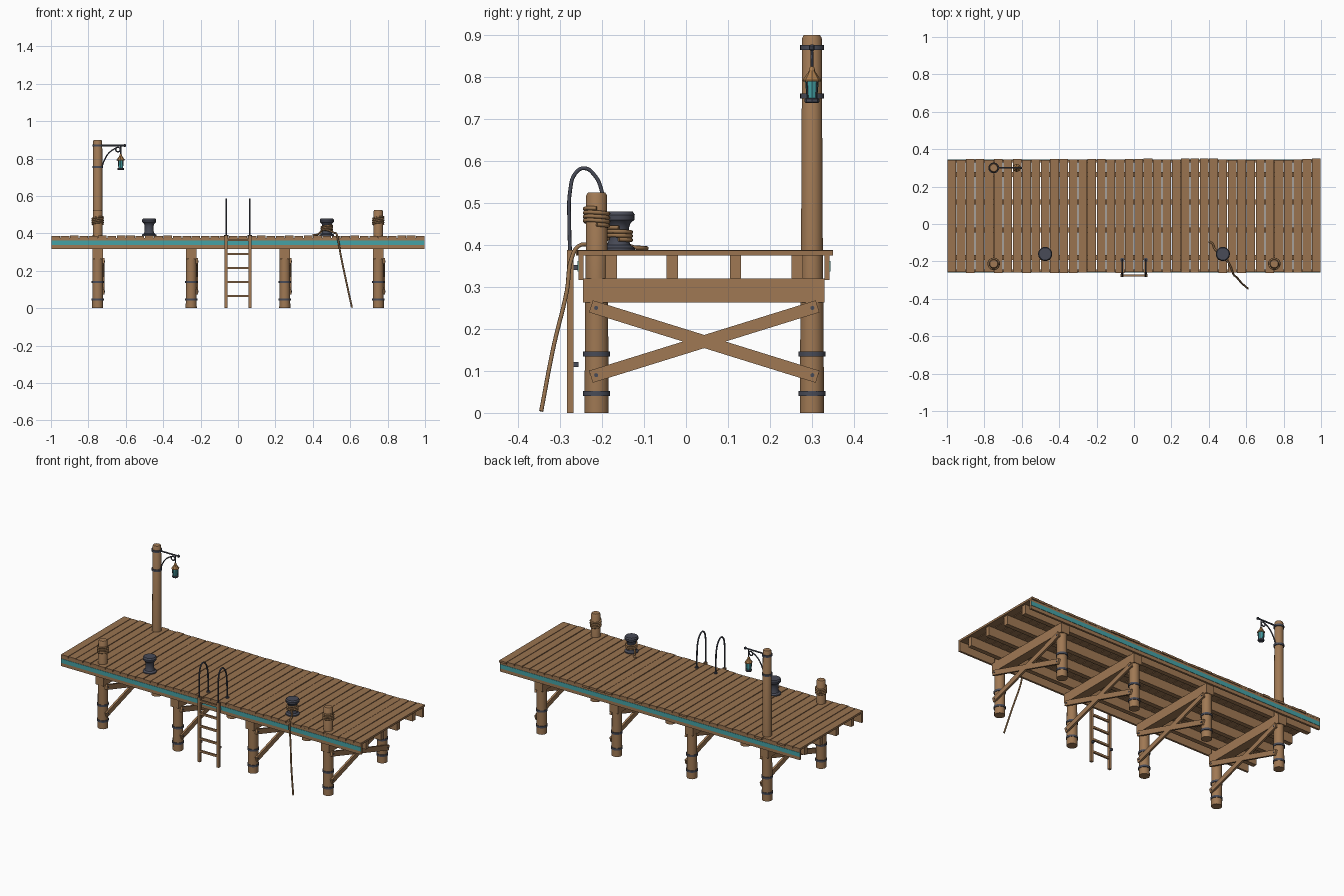
import bpy, bmesh, math, random
from mathutils import Vector, Matrix

if "Cube" in bpy.data.objects:
    bpy.data.objects.remove(bpy.data.objects["Cube"])

random.seed(4)

def mat(name, col):
    m = bpy.data.materials.new(name)
    m.diffuse_color = (*col, 1)
    m.use_nodes = True
    m.node_tree.nodes["Principled BSDF"].inputs["Base Color"].default_value = m.diffuse_color
    return m

WOOD = mat("wood", (0.35, 0.19, 0.088))
PLANK = mat("deck wood", (0.32, 0.172, 0.08))
ROPE = mat("rope", (0.31, 0.17, 0.075))
IRON = mat("dark iron", (0.065, 0.07, 0.095))
TEAL = mat("teal", (0.06, 0.36, 0.38))
BRASS = mat("brass", (0.40, 0.20, 0.07))

def finish(name, bm, m, smooth=False):
    bmesh.ops.recalc_face_normals(bm, faces=bm.faces)
    me = bpy.data.meshes.new(name)
    bm.to_mesh(me)
    bm.free()
    me.materials.append(m)
    if smooth:
        me.polygons.foreach_set("use_smooth", [True] * len(me.polygons))
        me.set_sharp_from_angle(angle=math.radians(35))
    ob = bpy.data.objects.new(name, me)
    bpy.context.collection.objects.link(ob)
    return ob

def box(name, lo, hi, m, rot=None):
    """Box between two corners, optionally turned about its centre."""
    lo, hi = Vector(lo), Vector(hi)
    bm = bmesh.new()
    M = Matrix.Translation((lo + hi) / 2)
    if rot:
        M = M @ rot
    bmesh.ops.create_cube(bm, size=1, matrix=M @ Matrix.Diagonal((*(hi - lo), 1)))
    return finish(name, bm, m)

def lathe(name, x, y, prof, m, n=16, rot=None, z=0):
    """Turn a (radius, height) profile around an axis."""
    bm = bmesh.new()
    rings = [[bm.verts.new((r * math.cos(2 * math.pi * i / n), r * math.sin(2 * math.pi * i / n), h))
              for i in range(n)] for r, h in prof]
    for a, b in zip(rings, rings[1:]):
        for i in range(n):
            bm.faces.new((a[i], a[(i + 1) % n], b[(i + 1) % n], b[i]))
    bm.faces.new(rings[0])
    bm.faces.new(rings[-1])
    M = Matrix.Translation((x, y, z))
    bm.transform(M @ rot if rot else M)
    return finish(name, bm, m, True)

def tube(name, pts, r, m, res=5):
    """Round tube through points."""
    cu = bpy.data.curves.new(name, 'CURVE')
    cu.dimensions = '3D'
    cu.bevel_depth, cu.bevel_resolution, cu.resolution_u = r, 2, res
    cu.use_fill_caps = True
    sp = cu.splines.new('BEZIER')
    sp.bezier_points.add(len(pts) - 1)
    for p, c in zip(sp.bezier_points, pts):
        p.co = c
        p.handle_left_type = p.handle_right_type = 'AUTO'
    cu.materials.append(m)
    ob = bpy.data.objects.new(name, cu)
    bpy.context.collection.objects.link(ob)
    bpy.ops.object.select_all(action='DESELECT')
    ob.select_set(True)
    bpy.context.view_layer.objects.active = ob
    bpy.ops.object.convert(target='MESH')
    return ob

def coil(x, y, z0, z1, r, turns, tilt=0.0):
    k = int(turns * 8)
    return [(x + r * math.cos(i * math.pi / 4), y + r * math.sin(i * math.pi / 4),
             z0 + (z1 - z0) * i / k + tilt * math.cos(i * math.pi / 4 + 1)) for i in range(k + 1)]

TURN_X = Matrix.Rotation(math.pi / 2, 4, 'Y')
FY, BY = -0.213, 0.30          # front and back pile rows

# Deck planks
N = 40
for i in range(N):
    x = -1 + 2 * (i + 0.5) / N
    w = 2 / N / 2 - 0.002
    box("deck_plank", (x - w, -0.255 - random.uniform(0, 0.007), 0.375),
        (x + w, 0.342 + random.uniform(0, 0.008), 0.386 + random.uniform(0, 0.002)), PLANK)

# Stringers, edge boards and teal stripes
for y in (-0.178, -0.033, 0.118, 0.265):
    box("stringer", (-0.985, y - 0.0135, 0.32), (0.985, y + 0.0135, 0.376), WOOD)
for name, y, s in (("front", -0.25, -1), ("back", 0.336, 1)):
    box(name + "_edge_board", (-0.998, y - 0.006, 0.317), (0.998, y + 0.006, 0.376), WOOD)
    yy = y + s * 0.0065
    box(name + "_stripe", (-0.998, yy - 0.0015, 0.337), (0.998, yy + 0.0015, 0.362), TEAL)

# Bents: piles, bands, cap beam and cross braces
for x in (-0.75, -0.25, 0.25, 0.75):
    for y in (FY, BY):
        lathe("pile", x, y, [(0.0295, 0), (0.028, 0.27)], WOOD, 14)
        for z in (0.046, 0.14):
            lathe("pile_band", x, y, [(0.028, z - 0.006), (0.0325, z - 0.006),
                                      (0.0325, z + 0.006), (0.028, z + 0.006)], IRON)
    box("cap_beam", (x - 0.027, -0.245, 0.263), (x + 0.027, 0.33, 0.32), WOOD)
    dy, dz = 0.515, 0.16
    L = math.hypot(dy, dz) / 2 + 0.013
    for s in (1, -1):
        box("cross_brace", (x + 0.025, 0.0435 - L, 0.155), (x + 0.037, 0.0435 + L, 0.185), WOOD,
            Matrix.Rotation(s * math.atan2(dz, dy), 4, 'X'))
        for y in (-0.214, 0.301):
            lathe("brace_bolt", x + 0.035, y, [(0.005, 0), (0.005, 0.004)], IRON, 8, TURN_X, 0.17 + s * 0.08)

# Mooring posts with rope wraps
for x in (-0.75, 0.75):
    lathe("mooring_post", x, FY, [(0.027, 0.31), (0.0255, 0.518), (0.021, 0.525)], WOOD, 14)
    tube("post_rope", coil(x, FY, 0.447, 0.485, 0.028, 4, 0.004), 0.005, ROPE, 3)

# Lamp post, arm and bracket
LX = -0.627
lathe("lamp_post", -0.75, BY, [(0.027, 0.31), (0.024, 0.893), (0.02, 0.9)], WOOD, 14)
for z in (0.755, 0.87):
    lathe("lamp_post_band", -0.75, BY, [(0.023, z - 0.006), (0.029, z - 0.006),
                                        (0.029, z + 0.006), (0.023, z + 0.006)], IRON)
tube("lamp_arm", [(-0.745, BY, 0.87), (-0.605, BY, 0.87)], 0.0045, IRON)
lathe("arm_tip", -0.605, BY, [(0.003, -0.008), (0.007, -0.004), (0.007, 0.004), (0.003, 0.008)],
      IRON, 10, None, 0.87)
scroll = [(-0.642 + 0.012 * math.cos(a), BY, 0.848 + 0.012 * math.sin(a))
          for a in [math.radians(130 - 45 * i) for i in range(9)]]
tube("arm_scroll_bracket", [(-0.727, BY, 0.757), (-0.715, BY, 0.79), (-0.69, BY, 0.83)] + scroll, 0.0035, IRON)

# Lantern
tube("lantern_hanger", [(LX, BY, 0.868), (LX, BY, 0.815)], 0.0028, IRON)
lathe("lantern_glass", LX, BY, [(0.0125, 0.748), (0.0165, 0.792)], TEAL, 8)
lathe("lantern_base", LX, BY, [(0.015, 0.738), (0.018, 0.741), (0.018, 0.748), (0.013, 0.75)], IRON, 8)
lathe("lantern_roof", LX, BY, [(0.021, 0.789), (0.022, 0.793), (0.008, 0.813), (0.006, 0.822), (0.002, 0.826)], BRASS, 8)
for i in range(4):
    c, s = math.cos(math.pi / 4 + i * math.pi / 2), math.sin(math.pi / 4 + i * math.pi / 2)
    tube("lantern_bar", [(LX + 0.014 * c, BY + 0.014 * s, 0.745),
                         (LX + 0.0175 * c, BY + 0.0175 * s, 0.792)], 0.0018, IRON, 2)

# Iron bollards
for x in (-0.475, 0.475):
    lathe("bollard", x, -0.16, [(0.038, 0.386), (0.038, 0.393), (0.028, 0.4), (0.024, 0.412), (0.024, 0.44),
                                (0.028, 0.452), (0.037, 0.46), (0.038, 0.472), (0.033, 0.48)], IRON, 20)

# Mooring rope: wraps, loose end on deck, line over the edge to the water
tube("bollard_rope_wrap", coil(0.475, -0.16, 0.412, 0.44, 0.029, 3, 0.003), 0.005, ROPE, 3)
tube("rope_tail", [(0.4, -0.093, 0.392), (0.42, -0.105, 0.393), (0.43, -0.13, 0.396), (0.447, -0.15, 0.412)],
     0.005, ROPE)
tube("rope_line", [(0.455, -0.184, 0.42), (0.485, -0.187, 0.415), (0.515, -0.225, 0.402), (0.526, -0.255, 0.398),
                   (0.534, -0.272, 0.37), (0.548, -0.284, 0.29), (0.575, -0.315, 0.16), (0.609, -0.345, 0.004)],
     0.005, ROPE)

# Ladder with rungs, brackets and hand hoops
for x in (-0.063, 0.063):
    box("ladder_rail", (x - 0.008, -0.283, 0), (x + 0.008, -0.268, 0.388), WOOD)
    for z in (0.115, 0.346):
        box("ladder_bracket", (x - 0.006, -0.269, z - 0.006), (x + 0.006, -0.256, z + 0.006), IRON)
    tube("ladder_hoop", [(x, -0.276, 0.375), (x, -0.278, 0.45), (x, -0.276, 0.53), (x, -0.264, 0.57),
                         (x, -0.243, 0.583), (x, -0.217, 0.565), (x, -0.2, 0.525), (x, -0.194, 0.46),
                         (x, -0.192, 0.386)], 0.0045, IRON)
    lathe("hoop_foot", x, -0.192, [(0.011, 0.386), (0.011, 0.391)], IRON, 10)
for i in range(5):
    z = 0.065 + 0.075 * i
    box("ladder_rung", (-0.06, -0.281, z - 0.006), (0.06, -0.27, z + 0.006), WOOD)
